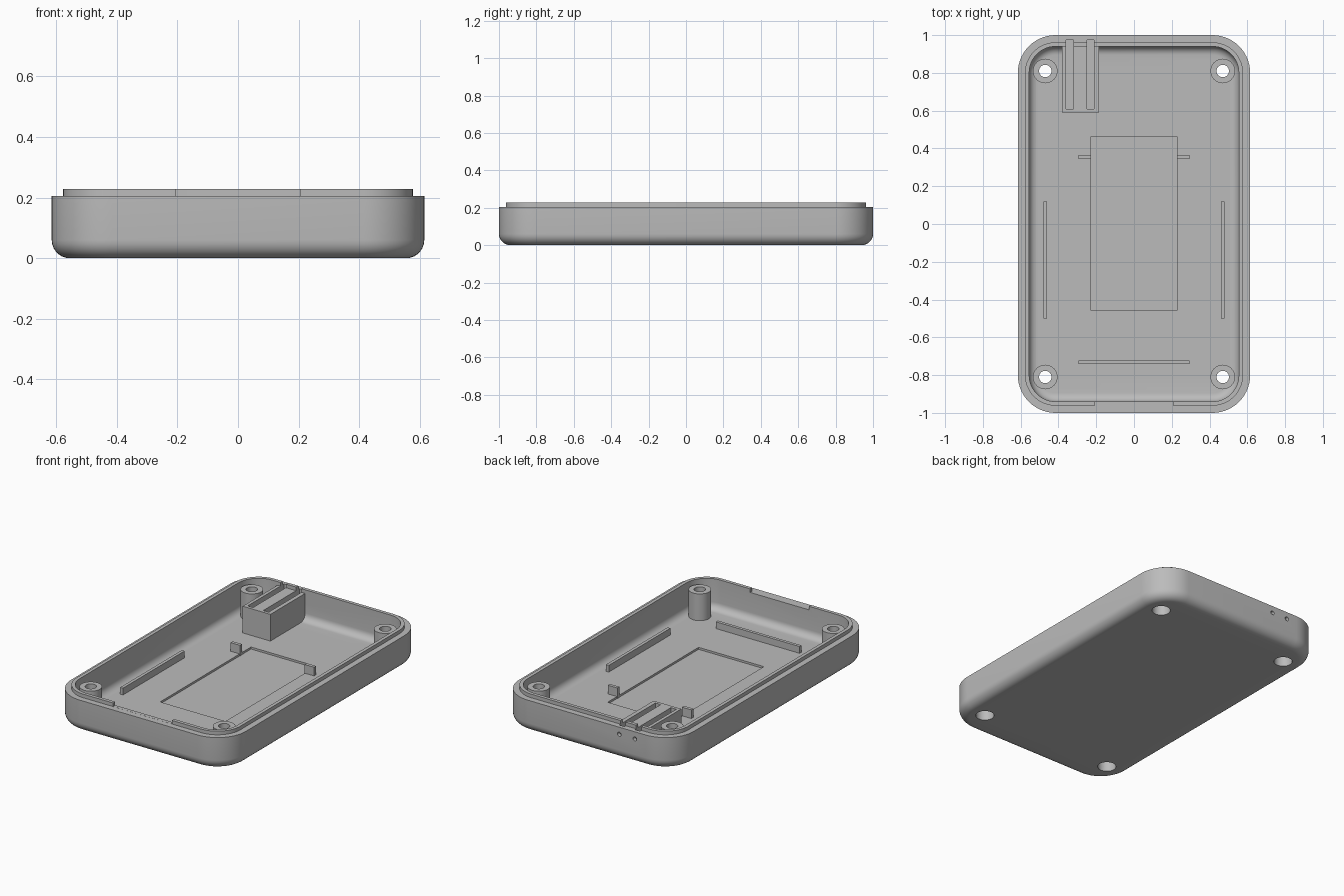
import bpy, bmesh
from math import pi, sin, cos, radians
from mathutils import Matrix, Vector

cube = bpy.data.objects.get("Cube")
if cube:
    bpy.data.objects.remove(cube, do_unlink=True)

HX, HY, CORNER = 0.615, 1.0, 0.2
FLOOR, RIM, LIP = 0.035, 0.205, 0.228

grey = bpy.data.materials.new("light grey plastic")
grey.use_nodes = True
colour = (0.5, 0.5, 0.5, 1)
grey.diffuse_color = colour
grey.node_tree.nodes["Principled BSDF"].inputs["Base Color"].default_value = colour


def finish(name, bm):
    bmesh.ops.recalc_face_normals(bm, faces=bm.faces)
    mesh = bpy.data.meshes.new(name)
    bm.to_mesh(mesh)
    bm.free()
    mesh.materials.append(grey)
    obj = bpy.data.objects.new(name, mesh)
    bpy.context.collection.objects.link(obj)
    return obj


def box(name, x0, x1, y0, y1, z0, z1):
    bm = bmesh.new()
    bmesh.ops.create_cube(bm, size=1)
    bmesh.ops.scale(bm, vec=(x1 - x0, y1 - y0, z1 - z0), verts=bm.verts)
    bmesh.ops.translate(bm, vec=((x0 + x1) / 2, (y0 + y1) / 2, (z0 + z1) / 2), verts=bm.verts)
    return finish(name, bm)


def cylinder(name, radius, depth, centre, along_y=False):
    bm = bmesh.new()
    turn = Matrix.Rotation(pi / 2, 4, "X") if along_y else Matrix()
    bmesh.ops.create_cone(bm, cap_ends=True, segments=32, radius1=radius, radius2=radius,
                          depth=depth, matrix=Matrix.Translation(centre) @ turn)
    return finish(name, bm)


def cut(target, cutter):
    """Subtract the cutter and bake the result into the target."""
    mod = target.modifiers.new("cut", "BOOLEAN")
    mod.operation = "DIFFERENCE"
    mod.solver = "EXACT"
    mod.object = cutter
    bpy.context.view_layer.update()
    graph = bpy.context.evaluated_depsgraph_get()
    mesh = bpy.data.meshes.new_from_object(target.evaluated_get(graph))
    target.modifiers.clear()
    target.data = mesh


def loft(bm, rings, cap):
    for a, b in zip(rings, rings[1:]):
        for i in range(len(a)):
            j = (i + 1) % len(a)
            bm.faces.new((a[i], a[j], b[j], b[i]))
    if cap:
        bm.faces.new(rings[0])
        bm.faces.new(rings[-1])


def rounded_ring(bm, inset, z, steps=14):
    """Rounded rectangle, offset inwards from the outer outline."""
    r = CORNER - inset
    ring = []
    for k, (sx, sy) in enumerate(((1, 1), (-1, 1), (-1, -1), (1, -1))):
        for i in range(steps + 1):
            a = (k + i / steps) * pi / 2
            ring.append(bm.verts.new((sx * (HX - CORNER) + r * cos(a),
                                      sy * (HY - CORNER) + r * sin(a), z)))
    return ring


# Tray shell: rounded bottom edge, stepped rim, filleted cavity
def fillet(inset, z, r, steps=7):
    angles = [i / steps * pi / 2 for i in range(steps + 1)]
    return [(inset + r * (1 - sin(a)), z + r * (1 - cos(a))) for a in angles]


profile = fillet(0, 0, 0.06)
profile += [(0, RIM), (0.038, RIM), (0.038, LIP), (0.06, LIP)]
profile += reversed(fillet(0.06, FLOOR, 0.045))
bm = bmesh.new()
loft(bm, [rounded_ring(bm, inset, z) for inset, z in profile], True)
shell = finish("tray_shell", bm)

# Block against the back wall
block = box("slotted_block", -0.38, -0.185, 0.59, 0.955, FLOOR - 0.01, RIM)

# Cut-outs: floor recess, front lip gap, slots, pin holes, screw holes
cutters = [box("recess_cutter", -0.23, 0.23, -0.455, 0.46, 0.022, 0.1),
           box("lip_gap_cutter", -0.207, 0.207, -0.97, -0.9, RIM + 0.0005, 0.3)]
for x in (-0.34, -0.23):
    slot = box("slot_cutter", x - 0.019, x + 0.019, 0.61, 0.975, 0.14, 0.3)
    cut(block, slot)
    cutters += [slot, cylinder("pin_hole_cutter", 0.013, 0.08, (x, 1.0, 0.16), True)]
posts = [(sx * 0.47, sy * 0.81) for sx in (-1, 1) for sy in (-1, 1)]
for x, y in posts:
    cutters.append(cylinder("screw_hole_cutter", 0.054, 0.2, (x, y, 0)))
for cutter in cutters:
    cut(shell, cutter)
for cutter in cutters:
    bpy.data.objects.remove(cutter, do_unlink=True)

# Screw posts: tube with a narrow bore above and a wide counterbore below
post_profile = [(0.065, 0.02), (0.065, RIM), (0.033, RIM), (0.033, 0.1), (0.054, 0.1), (0.054, 0.02)]
for n, (x, y) in enumerate(posts):
    bm = bmesh.new()
    rings = []
    for r, z in post_profile:
        rings.append([bm.verts.new((x + r * cos(i * pi / 16), y + r * sin(i * pi / 16), z))
                      for i in range(32)])
    loft(bm, rings + rings[:1], False)
    finish(f"screw_post_{n + 1}", bm)

# Ribs and locating tabs on the floor
for side, s in (("left", 1), ("right", -1)):
    x = s * 0.47
    box(f"{side}_rib", x - 0.01, x + 0.01, -0.5, 0.12, 0.03, 0.078)
    x = s * 0.261
    box(f"{side}_tab", x - 0.033, x + 0.033, 0.345, 0.366, 0.015, 0.09)
box("front_rib", -0.295, 0.295, -0.742, -0.722, 0.03, 0.078)

# Smooth shading with sharp edges kept
bpy.ops.object.select_all(action="DESELECT")
for obj in bpy.context.scene.objects:
    if obj.type == "MESH":
        obj.select_set(True)
        bpy.context.view_layer.objects.active = obj
bpy.ops.object.shade_smooth_by_angle(angle=radians(30))
